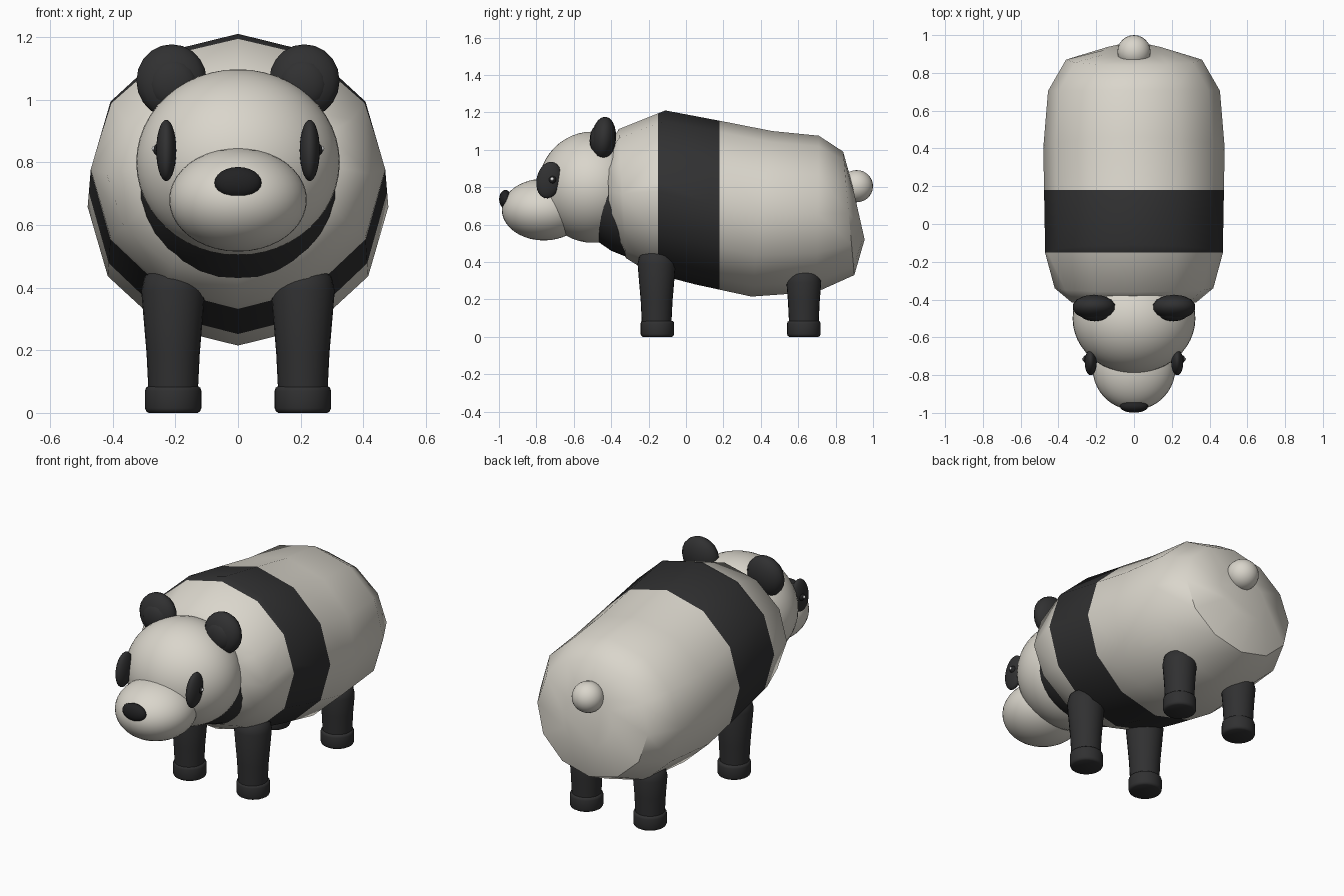
import bpy, bmesh, math
from mathutils import Vector

if "Cube" in bpy.data.objects:
    bpy.data.objects.remove(bpy.data.objects["Cube"])


def material(name, rgb):
    m = bpy.data.materials.new(name)
    m.diffuse_color = (*rgb, 1)
    m.use_nodes = True
    m.node_tree.nodes["Principled BSDF"].inputs["Base Color"].default_value = m.diffuse_color
    return m


CREAM = material("cream fur", (0.70, 0.67, 0.60))
BLACK = material("black fur", (0.030, 0.030, 0.031))
NOSE = material("nose black", (0.016, 0.016, 0.017))
WHITE = material("eye highlight", (0.85, 0.85, 0.85))


def finish(bm, name, mats, angle=45):
    bmesh.ops.recalc_face_normals(bm, faces=bm.faces)
    mesh = bpy.data.meshes.new(name)
    bm.to_mesh(mesh)
    bm.free()
    for m in mats:
        mesh.materials.append(m)
    ob = bpy.data.objects.new(name, mesh)
    bpy.context.collection.objects.link(ob)
    bpy.ops.object.select_all(action='DESELECT')
    bpy.context.view_layer.objects.active = ob
    ob.select_set(True)
    bpy.ops.object.shade_smooth_by_angle(angle=math.radians(angle))
    return ob


def loft(rings, sides):
    """Skin closed rings, each given as centre, half-width vector, half-height vector."""
    bm = bmesh.new()
    loops = []
    for c, u, v in rings:
        c, u, v = Vector(c), Vector(u), Vector(v)
        loops.append([bm.verts.new(c + u * math.sin(a) + v * math.cos(a))
                      for a in (math.tau * i / sides for i in range(sides))])
    for a, b in zip(loops, loops[1:]):
        for i in range(sides):
            j = (i + 1) % sides
            bm.faces.new((a[i], a[j], b[j], b[i]))
    bm.faces.new(loops[0])
    bm.faces.new(loops[-1])
    return bm


def slanted(y_top, z_top, y_bot, z_bot, half_width):
    top, bot = Vector((0, y_top, z_top)), Vector((0, y_bot, z_bot))
    return (top + bot) / 2, (half_width, 0, 0), (top - bot) / 2


def ellipsoid(name, centre, radii, mat, seg=32, rows=18, tilt=0, angle=60):
    bm = bmesh.new()
    bmesh.ops.create_uvsphere(bm, u_segments=seg, v_segments=rows, radius=1)
    ob = finish(bm, name, [mat], angle)
    ob.location, ob.scale = centre, radii
    ob.rotation_euler.x = tilt
    return ob


# Twelve-sided barrel body, leaning down toward the rear
bm = loft([slanted(*r) for r in (
    (-0.42, 1.00, -0.41, 0.56, 0.33),
    (-0.36, 1.11, -0.32, 0.42, 0.42),
    (-0.11, 1.21, -0.20, 0.345, 0.47),
    (0.18, 1.155, 0.05, 0.28, 0.475),
    (0.46, 1.10, 0.35, 0.215, 0.48),
    (0.71, 1.075, 0.70, 0.24, 0.455),
    (0.84, 0.99, 0.90, 0.33, 0.36),
    (0.885, 0.83, 0.955, 0.52, 0.16))], 12)
# Dark belt cut straight across the shoulders
BELT = (-0.15, 0.18)
for y in BELT:
    bmesh.ops.bisect_plane(bm, geom=bm.verts[:] + bm.edges[:] + bm.faces[:],
                           plane_co=(0, y, 0), plane_no=(0, 1, 0))
for f in bm.faces:
    f.material_index = int(BELT[0] < f.calc_center_median().y < BELT[1])
finish(bm, "body", [CREAM, BLACK])

# Dark collar under the head
bm = loft([slanted(*r) for r in (
    (-0.46, 0.98, -0.48, 0.515, 0.29),
    (-0.40, 1.01, -0.40, 0.46, 0.315),
    (-0.30, 1.03, -0.30, 0.42, 0.32))], 32)
finish(bm, "collar", [BLACK])

# Head, muzzle, nose and tail
ellipsoid("head", (0, -0.50, 0.80), (0.325, 0.29, 0.297), CREAM, 48, 24)
ellipsoid("muzzle", (0, -0.76, 0.68), (0.22, 0.225, 0.165), CREAM, 40, 20)
ellipsoid("nose", (0, -0.965, 0.735), (0.075, 0.034, 0.05), NOSE, 24, 12)
ellipsoid("tail", (0, 0.912, 0.805), (0.088, 0.088, 0.086), CREAM, 24, 14)


def leg(name, x, y, top, radius):
    """Tapered leg with a domed top."""
    profile = [(0.07, 0.079), (0.19, 0.085), (top - 0.08, radius),
               (top - 0.035, radius * 0.9), (top - 0.01, radius * 0.6), (top, radius * 0.2)]
    bm = loft([((x, y, z), (r, 0, 0), (0, r, 0)) for z, r in profile], 24)
    finish(bm, name, [BLACK], 50)


def foot(name, x, y):
    """Short rounded disc."""
    profile = [(0, 0.078), (0.005, 0.086), (0.015, 0.09),
               (0.07, 0.09), (0.08, 0.087), (0.085, 0.08)]
    bm = loft([((x, y, z), (r, 0, 0), (0, r, 0)) for z, r in profile], 24)
    finish(bm, name, [BLACK], 50)


# Paired parts
for side, s in (("left", 1), ("right", -1)):
    leg(f"front_leg_{side}", s * 0.207, -0.157, 0.47, 0.102)
    foot(f"front_foot_{side}", s * 0.207, -0.153)
    leg(f"rear_leg_{side}", s * 0.207, 0.63, 0.37, 0.093)
    foot(f"rear_foot_{side}", s * 0.207, 0.63)

    # Ear shell with a raised inner pad
    ellipsoid(f"ear_{side}", (s * 0.212, -0.44, 1.06), (0.115, 0.066, 0.117),
              BLACK, 14, 10, math.radians(-5))
    ellipsoid(f"inner_ear_{side}", (s * 0.208, -0.475, 1.05), (0.078, 0.04, 0.078),
              BLACK, 14, 10)

    # Eye patch, eye and glint
    ellipsoid(f"eye_patch_{side}", (s * 0.229, -0.733, 0.838), (0.032, 0.066, 0.099),
              BLACK, 24, 14, math.radians(-12))
    ellipsoid(f"eye_{side}", (s * 0.249, -0.715, 0.84), (0.022, 0.022, 0.022), NOSE, 16, 10)
    ellipsoid(f"eye_glint_{side}", (s * 0.268, -0.716, 0.843), (0.008, 0.009, 0.009),
              WHITE, 10, 6)
